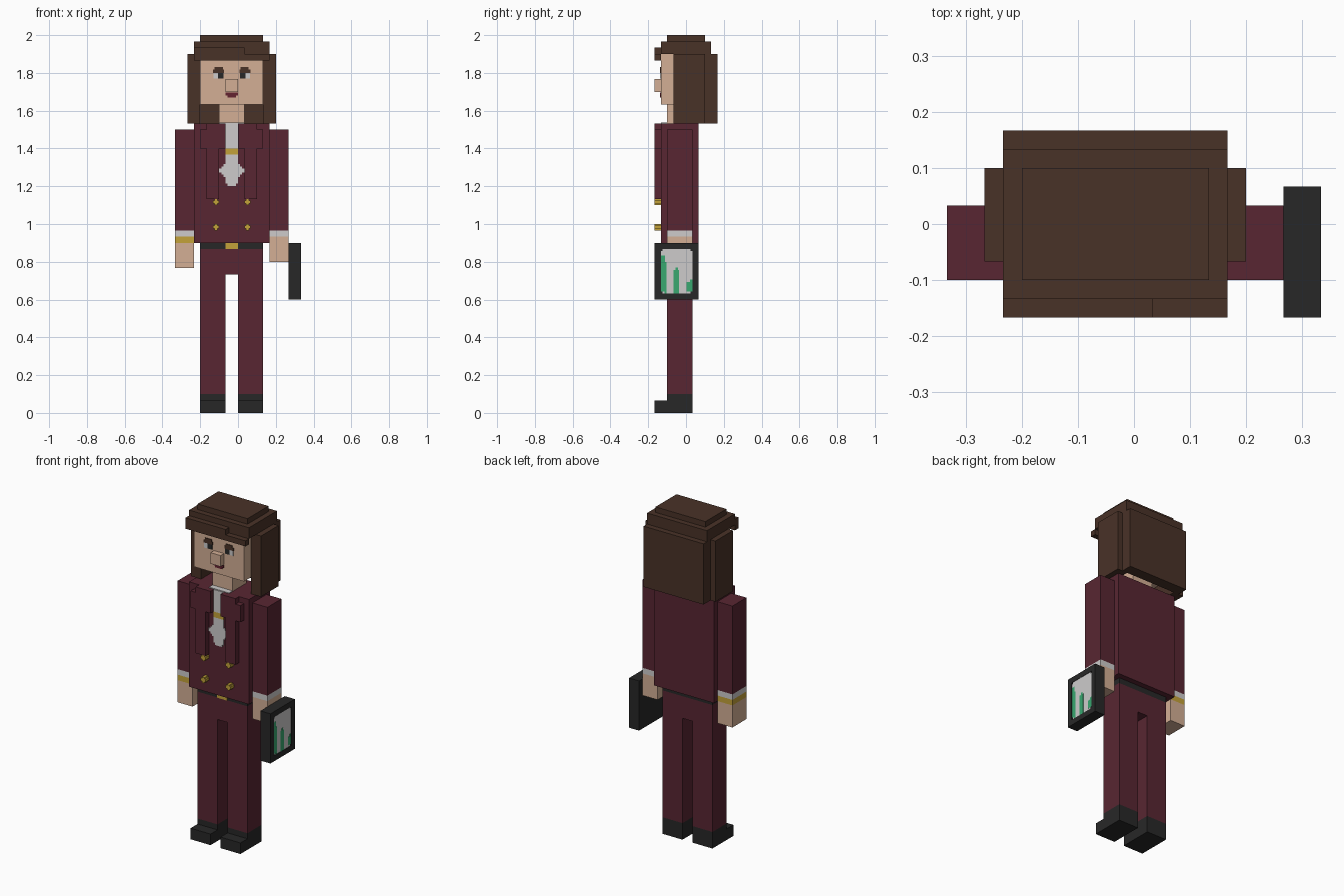
import bpy, bmesh

cube = bpy.data.objects.get("Cube")
if cube:
    bpy.data.objects.remove(cube, do_unlink=True)

U = 1 / 30      # one block
MID = -1        # body symmetry plane, in blocks
THIN = 0.12     # painted plate thickness, in blocks


def material(name, r, g, b):
    rgb = [((c / 255 + 0.055) / 1.055) ** 2.4 for c in (r, g, b)]
    m = bpy.data.materials.new(name)
    m.use_nodes = True
    m.diffuse_color = (*rgb, 1)
    node = next(n for n in m.node_tree.nodes if n.type == 'BSDF_PRINCIPLED')
    node.inputs["Base Color"].default_value = (*rgb, 1)
    node.inputs["Roughness"].default_value = 0.9
    return m


maroon = material("maroon cloth", 88, 38, 50)
hair = material("brown hair", 73, 50, 39)
skin = material("skin", 212, 175, 149)
white = material("white cloth", 205, 203, 203)
gold = material("gold", 196, 162, 58)
black = material("black leather", 39, 39, 39)
green = material("green paint", 56, 168, 112)
lips = material("dark red lips", 100, 34, 48)


def blocks(name, mat, *boxes):
    """One object made of boxes, each given as x, y and z ranges in blocks."""
    bm = bmesh.new()
    for xr, yr, zr in boxes:
        made = bmesh.ops.create_cube(bm, size=1)
        for v in made["verts"]:
            v.co = [(r[0] if c < 0 else r[1]) * U for c, r in zip(v.co, (xr, yr, zr))]
    mesh = bpy.data.meshes.new(name)
    bm.to_mesh(mesh)
    bm.free()
    mesh.materials.append(mat)
    obj = bpy.data.objects.new(name, mesh)
    bpy.context.collection.objects.link(obj)
    return obj


def pair(name, mat, *boxes):
    """Boxes given for the right side, repeated on the left."""
    blocks("right_" + name, mat, *boxes)
    blocks("left_" + name, mat, *[((2 * MID - x[1], 2 * MID - x[0]), y, z)
                                  for x, y, z in boxes])


def front_plate(y):
    return (y - THIN, y)


# Shoes, legs, hips and belt
LIMB = (-3, 1)
pair("shoe", black, ((-6, -2), LIMB, (0, 3)), ((-6, -2), (-5, -3), (0, 2)))
pair("leg", maroon, ((-6, -2), LIMB, (3, 22)))
blocks("hips", maroon, ((-6, 4), LIMB, (22, 26)))
blocks("belt", black, ((-6, 4), LIMB, (26, 27)))
blocks("belt_buckle", gold, ((-2, 0), front_plate(-3), (26, 27)))

# Jacket with raised lapels and buttons
blocks("jacket", maroon, ((-7, 5), (-4, 2), (27, 46)))
LAPEL = (-5, -4)
pair("lapel", maroon, ((-5, -2), LAPEL, (42, 46)), ((-5, -3), LAPEL, (34, 42)),
     ((-6, -5), LAPEL, (42, 45)))
for row, z in (("upper", 33.5), ("lower", 29.5)):
    pair(row + "_button", gold,
         ((-4, -3), LAPEL, (z - 0.25, z + 0.25)),
         ((-3.75, -3.25), LAPEL, (z - 0.5, z + 0.5)))

# Shirt, knotted scarf and collar
shirt = front_plate(-4)
scarf = [((MID - w, MID + w), shirt, (38.5 - h, 38.5 + h))
         for w, h in ((2, 0.3), (1.6, 0.65), (1.3, 1))]
blocks("shirt", white, ((-2, 0), shirt, (36.4, 41)), ((-2, 0), shirt, (42, 46)),
       ((-1.7, -0.3), shirt, (36, 36.4)), *scarf)
blocks("shirt_clasp", gold, ((-2, 0), shirt, (41, 42)))
blocks("collar", white, ((-3, 1), (-4, -3), (46, 46 + THIN)))

# Arms
pair("sleeve", maroon, ((-10, -7), LIMB, (29, 45)))
pair("cuff", white, ((-10, -7), LIMB, (28, 29)))
blocks("right_cuff_band", gold, ((-10, -7), LIMB, (27, 28)))
blocks("right_hand", skin, ((-10, -7), LIMB, (23, 27)))
blocks("left_hand", skin, ((5, 8), LIMB, (24, 28)))

# Carried tablet with painted screen on its outer side
blocks("tablet", black, ((8, 10 - THIN), (-5, 2), (18, 27)))
blocks("tablet_rim", black,
       ((10 - THIN, 10), (-5, -4), (18, 27)), ((10 - THIN, 10), (1, 2), (18, 27)),
       ((10 - THIN, 10), (-4, 1), (18, 19)), ((10 - THIN, 10), (-4, 1), (26, 27)))
glass = (10 - THIN, 10 - THIN / 2)
ink = (10 - THIN, 10 - THIN / 4)
blocks("screen", white, (glass, (-4, 1), (19.3, 25.7)), (glass, (-3.7, 0.7), (19, 26)))
blocks("screen_bars", green,
       (ink, (-4, -3.3), (19.3, 25)), (ink, (-3.4, -3.1), (19, 24)),
       (ink, (-2, -1.1), (19, 22.7)), (ink, (-1.7, -1.3), (22.7, 23.1)),
       (ink, (0.1, 1), (19.3, 20.8)), (ink, (0.6, 1), (20.8, 21.2)))

# Neck, head and face
blocks("neck", skin, ((-3, 1), LIMB, (46, 49)))
blocks("head", skin, ((-6, 4), (-4, 3), (49, 57)))
blocks("nose", skin, ((-2, 0), (-5, -4), (51, 53)))
face = front_plate(-4)
pair("eyebrow", hair, ((-4, -2.2), face, (54, 54.5)), ((-3.7, -2.4), face, (54.5, 54.9)))
pair("eye_white", white, ((-3.9, -3.2), face, (53.1, 54)))
pair("pupil", black, ((-3.2, -2.3), face, (53.1, 54)))
blocks("mouth", lips, ((-2, 0), face, (50.4, 50.9)), ((-1.7, -0.3), face, (50.1, 50.4)))

# Hair: stepped crown, back, side locks and uneven fringe
blocks("hair_crown", hair, ((-7, 5), (-4, 4), (57, 59)), ((-6, 4), (-3, 3), (59, 60)))
blocks("hair_back", hair, ((-7, 5), (3, 5), (46, 57)))
pair("hair_side", hair, ((-8, -6), (-2, 3), (46, 57)))
blocks("hair_fringe", hair, ((-7, 5), (-5, -4), (56, 57)), ((-7, 1), (-5, -4), (57, 58)))
